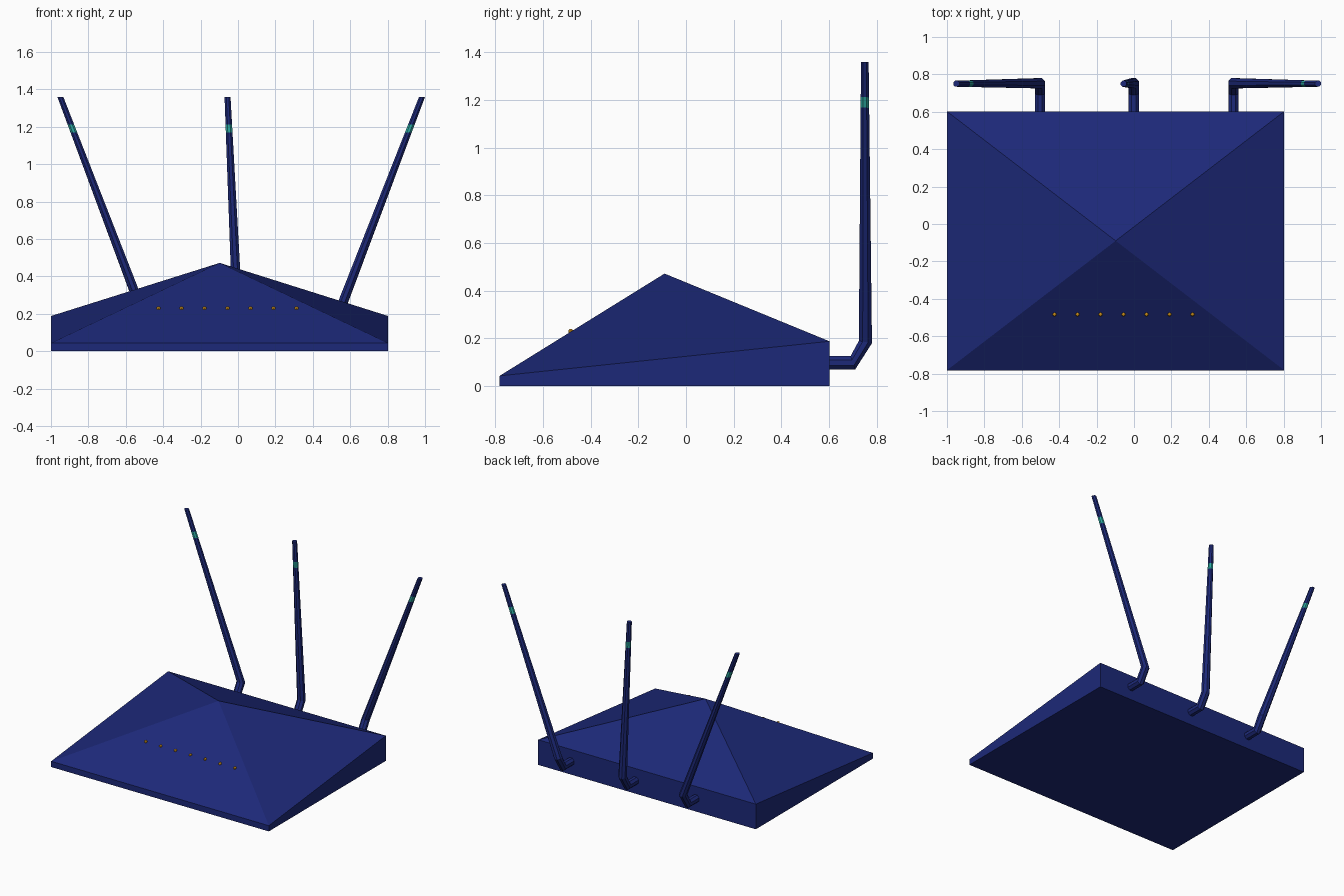
import bpy, bmesh
from math import tan, pi
from mathutils import Vector

if "Cube" in bpy.data.objects:
    bpy.data.objects.remove(bpy.data.objects["Cube"])


def material(name, rgb):
    m = bpy.data.materials.new(name)
    m.diffuse_color = (*rgb, 1)
    m.use_nodes = True
    m.node_tree.nodes["Principled BSDF"].inputs["Base Color"].default_value = m.diffuse_color
    return m


NAVY = material("navy_plastic", (0.012, 0.022, 0.19))
TEAL = material("teal_band", (0.025, 0.40, 0.36))
AMBER = material("amber_light", (0.60, 0.27, 0.01))


def finish(name, bm, *mats):
    bmesh.ops.recalc_face_normals(bm, faces=bm.faces[:])
    me = bpy.data.meshes.new(name)
    bm.to_mesh(me)
    bm.free()
    for m in mats:
        me.materials.append(m)
    ob = bpy.data.objects.new(name, me)
    bpy.context.collection.objects.link(ob)
    return ob


# Body: wedge-shaped tray with a four-sided pyramid lid
X0, X1, Y0, Y1 = -1.0, 0.803, -0.782, 0.602
FRONT_H, BACK_H = 0.043, 0.188
APEX = Vector((-0.098, -0.09, 0.472))
bm = bmesh.new()
corners = [(X0, Y0, FRONT_H), (X1, Y0, FRONT_H), (X1, Y1, BACK_H), (X0, Y1, BACK_H)]
low = [bm.verts.new((x, y, 0)) for x, y, z in corners]
rim = [bm.verts.new(c) for c in corners]
apex = bm.verts.new(APEX)
bm.faces.new(low)
for i in range(4):
    j = (i + 1) % 4
    bm.faces.new((low[i], low[j], rim[j], rim[i]))
    bm.faces.new((rim[i], rim[j], apex))
finish("router_body", bm, NAVY)

# Row of status lights set into the front slope
for i in range(7):
    bm = bmesh.new()
    bmesh.ops.create_uvsphere(bm, u_segments=8, v_segments=6, radius=0.011)
    bmesh.ops.translate(bm, verts=bm.verts[:], vec=(-0.425 + 0.123 * i, -0.483, 0.229))
    finish(f"status_light_{i + 1}", bm, AMBER)


# Antennas: octagonal stub, elbow and tapering rod with a teal band
def antenna(name, base_x, tip_x):
    t = tan(pi / 8)
    octagon = [(1, t), (t, 1), (-t, 1), (-1, t), (-1, -t), (-t, -1), (t, -1), (1, -t)]
    # each ring: centre, half width in x, half depth vector
    rings = [
        (Vector((base_x, 0.59, 0.098)), 0.0275, Vector((0, 0, 0.0275))),
        (Vector((base_x, 0.70, 0.098)), 0.0275, Vector((0, -0.01, 0.0275))),
    ]
    bend = (Vector((base_x, 0.7525, 0.185)), 0.0275, Vector((0, -0.0275, 0.005)))
    tip = (Vector((tip_x, 0.75, 1.36)), 0.016, Vector((0, -0.016, 0)))
    for z in (0.185, 1.168, 1.212, 1.36):
        f = (z - 0.185) / (1.36 - 0.185)
        rings.append((bend[0].lerp(tip[0], f), bend[1] + (tip[1] - bend[1]) * f,
                      bend[2].lerp(tip[2], f)))
    bm = bmesh.new()
    loops = [[bm.verts.new(c + Vector((a * w, 0, 0)) + b * d) for a, b in octagon]
             for c, w, d in rings]
    for k in range(len(loops) - 1):
        for i in range(8):
            j = (i + 1) % 8
            face = bm.faces.new((loops[k][i], loops[k][j], loops[k + 1][j], loops[k + 1][i]))
            face.material_index = 1 if k == 3 else 0
    bm.faces.new(loops[0])
    bm.faces.new(loops[-1])
    finish(name, bm, NAVY, TEAL)


antenna("left_antenna", -0.503, -0.95)
antenna("middle_antenna", -0.002, -0.056)
antenna("right_antenna", 0.532, 0.984)
